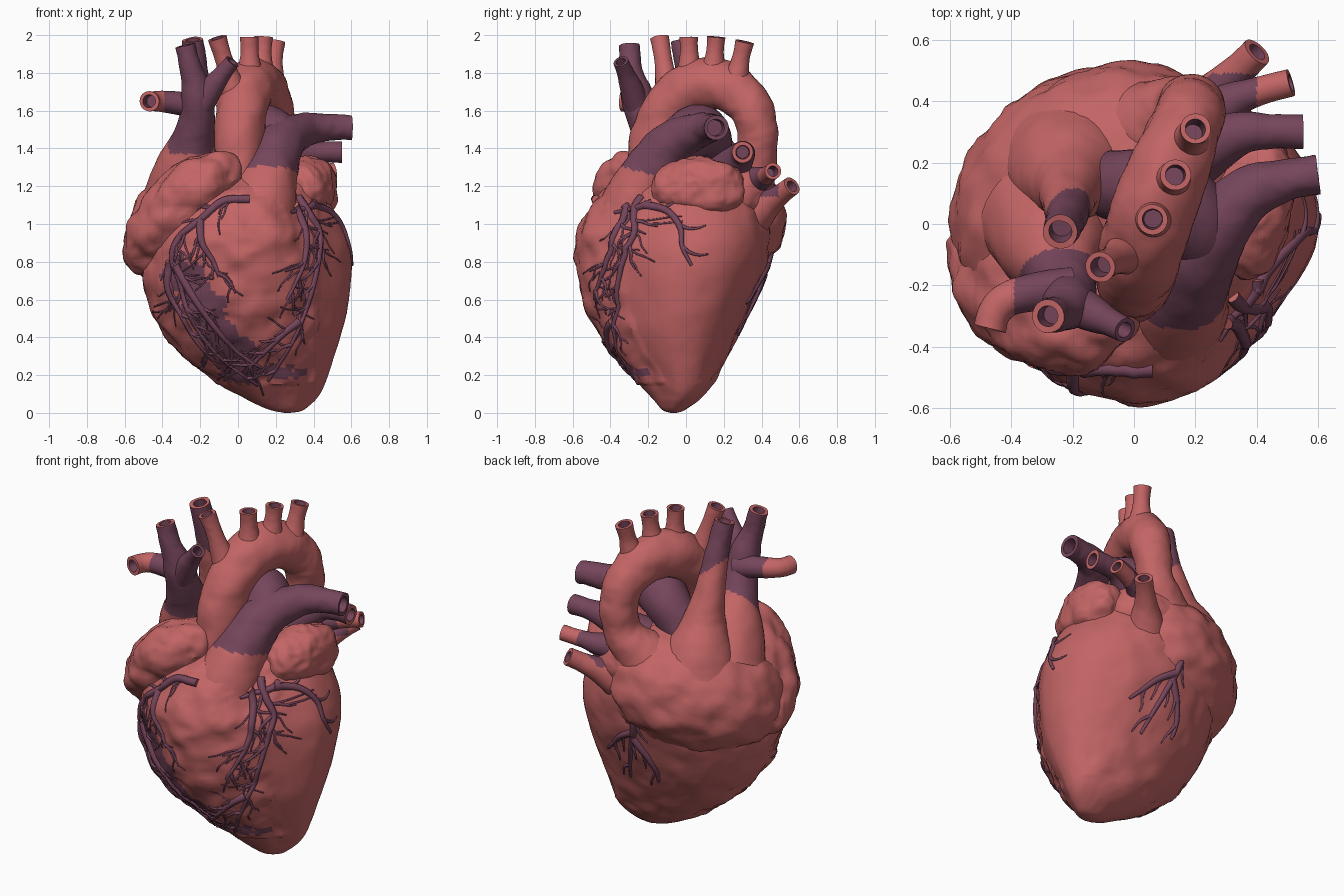
import bpy, bmesh, math, random
from mathutils import Vector, Matrix, noise
from mathutils.bvhtree import BVHTree

if "Cube" in bpy.data.objects:
    bpy.data.objects.remove(bpy.data.objects["Cube"])

random.seed(4)
MATS = []
for name, col in (("muscle_pink", (0.55, 0.13, 0.13)), ("vessel_purple", (0.18, 0.06, 0.105))):
    m = bpy.data.materials.new(name)
    m.diffuse_color = (*col, 1)
    m.use_nodes = True
    m.node_tree.nodes["Principled BSDF"].inputs["Base Color"].default_value = m.diffuse_color
    MATS.append(m)
PINK, PURPLE = 0, 1


def spline(pts, steps):
    """Catmull-Rom through tuples of any length."""
    P = [pts[0]] + list(pts) + [pts[-1]]
    out = []
    for i in range(1, len(P) - 2):
        for t in (s / steps for s in range(steps)):
            out.append(tuple(0.5 * (2 * b + (c - a) * t + (2 * a - 5 * b + 4 * c - d) * t * t
                                    + (3 * b - a - 3 * c + d) * t ** 3)
                             for a, b, c, d in zip(P[i - 1], P[i], P[i + 1], P[i + 2])))
    return out + [tuple(pts[-1])]


def skin(bm, rings, mats):
    """Bridge consecutive vertex rings; close both ends."""
    vs = [[bm.verts.new(p) for p in r] for r in rings]
    n = len(vs[0])
    for k in range(len(vs) - 1):
        for i in range(n):
            j = (i + 1) % n
            f = bm.faces.new((vs[k][i], vs[k][j], vs[k + 1][j], vs[k + 1][i]))
            f.material_index = mats(k, f.calc_center_median())
    bm.faces.new(vs[0][::-1])
    f = bm.faces.new(vs[-1])
    f.material_index = mats(len(vs) - 2, f.calc_center_median())


def roughen(bm, amp, freq, weight=lambda p: 1):
    bm.normal_update()
    moves = []
    for v in bm.verts:
        p = v.co * freq
        h = noise.noise(p) + 0.6 * (0.4 - abs(noise.noise(p * 1.9 + Vector((3, 1, 7)))))
        moves.append(v.normal * amp * h * weight(v.co))
    for v, d in zip(bm.verts, moves):
        v.co += d


def finish(name, bm, angle=40):
    bmesh.ops.recalc_face_normals(bm, faces=bm.faces)
    me = bpy.data.meshes.new(name)
    bm.to_mesh(me)
    for m in MATS:
        me.materials.append(m)
    me.shade_smooth()
    me.set_sharp_from_angle(angle=math.radians(angle))
    bpy.context.collection.objects.link(bpy.data.objects.new(name, me))
    tree = BVHTree.FromBMesh(bm)
    bm.free()
    return tree


def add_tube(bm, pts, color, steps=14, segs=36, mouth=True, rim=PINK):
    """Sweep circles along (x, y, z, r) points, optionally with a hollow mouth."""
    path = spline(pts, steps) if steps > 1 else pts
    C = [Vector(p[:3]) for p in path]
    T = [(C[min(i + 1, len(C) - 1)] - C[max(i - 1, 0)]).normalized() for i in range(len(C))]
    side = T[0].orthogonal().normalized()
    rings, prev = [], T[0]

    def circle(c, t, r):
        up = t.cross(side)
        return [c + r * (math.cos(a) * side + math.sin(a) * up)
                for a in (2 * math.pi * i / segs for i in range(segs))]
    for c, t, p in zip(C, T, path):
        side = prev.rotation_difference(t) @ side
        prev = t
        rings.append(circle(c, t, p[3]))
    n = len(rings)
    if mouth:
        c, t, r = C[-1], T[-1], path[-1][3]
        rings += [circle(c, t, r * 0.66), circle(c - t * 0.07, t, r * 0.6)]
    skin(bm, rings, lambda k, p: color(p) if k < n - 1 else (rim if k == n - 1 else PURPLE))


def tube(name, pts, color, rim=PINK, bumps=0.006):
    bm = bmesh.new()
    add_tube(bm, pts, color, rim=rim)
    roughen(bm, bumps, 9)
    return finish(name, bm)


def blob(name, center, radii, tilt, amp, freq, twist=0):
    bm = bmesh.new()
    bmesh.ops.create_icosphere(bm, subdivisions=5, radius=1)
    rot = Matrix.Rotation(math.radians(twist), 4, 'Z') @ Matrix.Rotation(math.radians(tilt), 4, 'Y')
    bm.transform(Matrix.Translation(center) @ rot @ Matrix.Diagonal((*radii, 1)))
    roughen(bm, amp, freq)
    return finish(name, bm)


pink = lambda p: PINK
purple = lambda p: PURPLE

# Ventricles: stacked ellipses (z, x min, x max, y min, y max), flattened at the front right
rows = [(0.0, .24, .27, -.08, -.05), (.02, .15, .35, -.13, 0), (.1, -.01, .43, -.2, .1),
        (.2, -.17, .47, -.29, .17), (.4, -.38, .535, -.455, .27), (.6, -.48, .575, -.54, .36),
        (.8, -.505, .59, -.575, .43), (.95, -.49, .56, -.565, .45), (1.1, -.42, .48, -.5, .42),
        (1.2, -.32, .4, -.4, .36), (1.28, -.15, .25, -.22, .2)]
rings = []
for z, x0, x1, y0, y1 in spline(rows, 9):
    ring = []
    for a in (2 * math.pi * i / 120 for i in range(120)):
        k = math.sin(2 * a) * max(0, math.cos(a))
        k = 1 + k * (.1 if k > 0 else .18)
        ring.append(Vector(((x0 + x1) / 2 + k * (x1 - x0) / 2 * math.cos(a),
                            (y0 + y1) / 2 + k * (y1 - y0) / 2 * math.sin(a), z)))
    rings.append(ring)


def patch(k, p):
    """Bruised purple area between the front vessels, and near the apex."""
    n = 0.07 * noise.noise(p * 9) + 0.04 * noise.noise(p * 25)
    t = min(max((0.72 - p.z) / 0.47, 0), 1)
    d = math.hypot(p.x - (-0.28 + 0.3 * t), p.z - (0.72 - 0.47 * t))
    tip = math.hypot((p.x - 0.26) / 1.6, p.z - 0.22)
    return PURPLE if p.y < -0.1 and (d + n < 0.1 or tip + n < 0.045) else PINK


bm = bmesh.new()
skin(bm, rings, patch)
roughen(bm, 0.024, 8, lambda p: 0.2 if p.x > 0.42 or p.z < 0.15 else (1 if p.y < 0.05 else 0.5))
trees = [finish("ventricles", bm)]

# Atria and their ear-shaped pouches
blob("back_atrium", (-.135, .09, .985), (.5, .395, .355), -14, .022, 9, twist=38)
blob("left_atrium", (.12, .24, 1.14), (.27, .23, .19), -10, .015, 8)
blob("right_pouch", (-.29, -.19, 1.055), (.42, .26, .205), -44, .028, 8, twist=-32)
blob("left_pouch", (.375, .07, 1.18), (.145, .25, .175), 10, .025, 9, twist=-8)

# Pulmonary trunk, pink at its root, and the crossing right branch
trees.append(tube("pulmonary_trunk",
                  [(.1, -.31, .9, .2), (.13, -.27, 1.1, .18), (.175, -.17, 1.3, .145), (.235, -.065, 1.43, .12),
                   (.35, .08, 1.5, .09), (.48, .14, 1.51, .07), (.6, .16, 1.51, .066)],
                  lambda p: PURPLE if p.z > 1.27 - .3 * (p.y + .22) else PINK, PURPLE, 0.008))
tube("pulmonary_right_branch", [(.25, -.06, 1.42, .12), (.15, .05, 1.49, .14), (.05, .11, 1.46, .13),
                                (-.08, .13, 1.33, .11)], purple, PURPLE)

# Aorta arch, flaring down into the back of the atrium
tube("aorta", [(0, -.19, 1.1, .13), (0, -.175, 1.4, .128), (.02, -.1, 1.6, .132), (.06, .04, 1.725, .136),
               (.12, .2, 1.735, .13), (.175, .335, 1.63, .115), (.185, .38, 1.47, .105), (.15, .37, 1.33, .11),
               (.06, .32, 1.21, .15), (-.03, .24, 1.1, .2)], pink, bumps=0.01)

# Branches on top of the arch
for i, (base, tip) in enumerate([((0, -.08, 1.62), (-.11, -.14, 1.985)), ((.065, .02, 1.74), (.06, .015, 1.99)),
                                 ((.12, .14, 1.75), (.135, .16, 1.99)), ((.17, .25, 1.7), (.2, .31, 1.965))]):
    a, b = Vector(base), Vector(tip)
    tube(f"arch_branch_{i + 1}", [(*a, .085), (*a.lerp(b, .5), .054), (*a.lerp(b, .75), .046), (*b, .05)],
         pink, bumps=0.003)

# Upper vein with its three ends
tube("upper_vein", [(-.27, 0, 1.15, .23), (-.26, -.08, 1.31, .175), (-.235, -.16, 1.45, .115),
                    (-.215, -.225, 1.58, .092), (-.22, -.265, 1.7, .082), (-.25, -.29, 1.82, .058),
                    (-.28, -.3, 1.945, .053)],
     lambda p: PURPLE if p.z > 1.37 + 1.3 * max(0, p.y + .2) else PINK)
tube("upper_vein_inner_branch", [(-.21, -.25, 1.6, .07), (-.14, -.29, 1.72, .06), (-.08, -.32, 1.8, .045),
                                 (-.03, -.345, 1.86, .04)], purple, PURPLE, 0.003)
tube("upper_vein_side_branch", [(-.2, -.21, 1.62, .07), (-.32, -.22, 1.64, .062), (-.41, -.245, 1.65, .056),
                                (-.455, -.29, 1.65, .053), (-.47, -.34, 1.65, .053)],
     lambda p: PURPLE if p.x > -.39 else PINK, bumps=.003)

# Rear vein rising from the atrium
tube("rear_vein", [(-.2, .17, 1.14, .25), (-.21, .16, 1.27, .19), (-.21, .125, 1.42, .12), (-.215, .085, 1.56, .088),
                   (-.22, .03, 1.75, .07), (-.24, -.025, 1.975, .056)],
     lambda p: PURPLE if p.z > 1.72 - .8 * (p.x + .22) else PINK)

# Veins leaving the left atrium
tube("left_vein_1", [(.15, .2, 1.25, .12), (.33, .29, 1.36, .075), (.45, .3, 1.38, .056), (.55, .3, 1.38, .056)],
     purple, PINK, .003)
tube("left_vein_2", [(.15, .28, 1.2, .1), (.3, .39, 1.24, .065), (.4, .43, 1.26, .046), (.51, .46, 1.28, .044)],
     lambda p: PURPLE if p.x < .4 else PINK, PINK, .003)
tube("left_vein_3", [(.15, .28, .98, .15), (.25, .4, 1.08, .09), (.32, .48, 1.14, .058), (.4, .56, 1.2, .05)],
     lambda p: PURPLE if p.z > 1.145 and p.y < .49 else PINK, PINK, .003)


# Surface vessels: flat paths cast onto the heart
def cast(axis, sign, u, z):
    """First hit looking along the axis (0 = x, 1 = y) from its positive or negative side."""
    o = Vector((sign * 3, u, z)) if axis == 0 else Vector((u, sign * 3, z))
    d = Vector((-sign, 0, 0)) if axis == 0 else Vector((0, -sign, 0))
    hits = [h for h in (t.ray_cast(o, d) for t in trees) if h[0]]
    return min(hits, key=lambda h: h[3])[0] if hits else None


def vessel(bm, view, flat, r0, r1, twigs):
    path = spline(flat, 6)
    pts = []
    for i, (u, z) in enumerate(path):
        hit = cast(*view, u, z)
        if not hit or (pts and (hit - Vector(pts[-1][:3])).length > .13):
            break
        pts.append((*hit, r0 + (r1 - r0) * i / (len(path) - 1)))
    if len(pts) > 3:
        add_tube(bm, pts, purple, steps=1, segs=8, mouth=False)
    for i in range(4, len(path) - 2, 4 if twigs == 2 else 7) if twigs else ():
        t = Vector(path[i + 1]) - Vector(path[i - 1])
        ang = math.atan2(t.y, t.x) + random.choice((-1, 1)) * random.uniform(.4, .8)
        step, p, twig = random.uniform(.03, .055), Vector(path[i]), [path[i]]
        for _ in range(3):
            p = p + step * Vector((math.cos(ang), math.sin(ang)))
            ang += random.uniform(-.4, .4)
            twig.append(tuple(p))
        vessel(bm, view, twig, r0 * .5, .004, twigs - 1)


FRONT, SIDE, BACK = (1, -1), (0, 1), (1, 1)
groups = {
    "front_vessels": (FRONT, [
        [(.32, 1.14), (.38, 1.05), (.43, .96), (.43, .85), (.4, .68), (.35, .52), (.28, .36), (.16, .17)],
        [(.3, 1.1), (.36, .95), (.35, .8), (.3, .68), (.26, .6)],
        [(.06, 1.13), (-.08, 1.12), (-.2, 1.02), (-.31, .93), (-.35, .82), (-.31, .7), (-.27, .55), (-.2, .42),
         (-.08, .28), (.1, .15)],
        [(-.2, 1.02), (-.19, .9), (-.13, .8), (-.1, .72)],
        [(-.33, .78), (-.24, .62), (-.12, .45), (0, .32), (.12, .24)],
        [(-.36, .8), (-.37, .66), (-.3, .52), (-.22, .38), (-.1, .24)],
        [(.32, .48), (.24, .42), (.14, .32), (.06, .24)]]),
    "side_vessels": (SIDE, [
        [(-.22, 1.1), (-.1, 1.07), (-.03, .98), (-.02, .88), (.03, .78)], [(-.18, 1.11), (-.28, 1.08), (-.38, 1.06)]]),
    "back_vessels": (BACK, [
        [(.02, .95), (.05, .8), (.1, .66), (.15, .52), (.18, .42)],
        [(.06, .78), (.16, .72), (.24, .64), (.3, .58)],
        [(.07, .74), (0, .62), (-.03, .52), (-.02, .45)]])}
for name, (view, paths) in groups.items():
    bm = bmesh.new()
    for p in paths:
        vessel(bm, view, p, .024, .008, 2 if view == FRONT else 1)
    finish(name, bm, 60)
